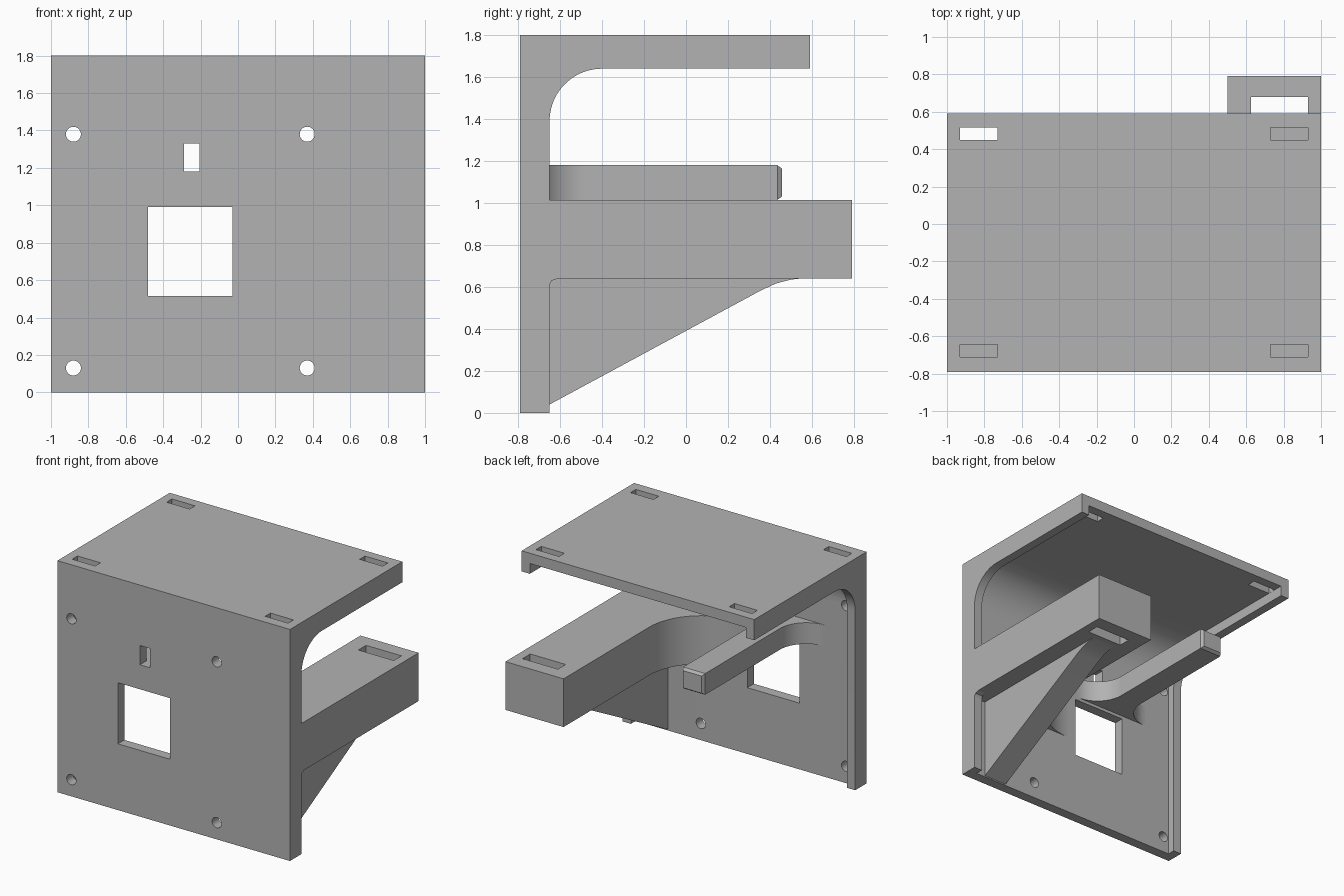
import bpy, bmesh
from math import sin, cos, pi

cube = bpy.data.objects.get("Cube")
if cube:
    bpy.data.objects.remove(cube, do_unlink=True)

grey = bpy.data.materials.new("plain grey")
grey.use_nodes = True
COLOUR = (0.45, 0.45, 0.45, 1)
grey.diffuse_color = COLOUR
grey.node_tree.nodes["Principled BSDF"].inputs["Base Color"].default_value = COLOUR


def arc(cu, cv, ru, rv, start, end, steps=20):
    """Points of an elliptical arc, angles in units of pi."""
    angles = [pi * (start + (end - start) * i / steps) for i in range(steps + 1)]
    return [(cu + ru * cos(a), cv + rv * sin(a)) for a in angles]


def prism(name, profile, axis, low, high):
    """Extrude a 2D profile along one axis."""
    place = {"x": lambda u, v, w: (w, u, v),
             "y": lambda u, v, w: (u, w, v),
             "z": lambda u, v, w: (u, v, w)}[axis]
    bm = bmesh.new()
    face = bm.faces.new([bm.verts.new(place(u, v, low)) for u, v in profile])
    extruded = bmesh.ops.extrude_face_region(bm, geom=[face])["geom"]
    shift = place(0, 0, high - low)
    bmesh.ops.translate(bm, vec=shift, verts=[e for e in extruded if isinstance(e, bmesh.types.BMVert)])
    bmesh.ops.recalc_face_normals(bm, faces=bm.faces)
    mesh = bpy.data.meshes.new(name)
    bm.to_mesh(mesh)
    bm.free()
    mesh.materials.append(grey)
    obj = bpy.data.objects.new(name, mesh)
    bpy.context.collection.objects.link(obj)
    return obj


def rect(u0, u1, v0, v1):
    return [(u0, v0), (u1, v0), (u1, v1), (u0, v1)]


def cut(obj, cutters):
    """Subtract the cutters, bake the result and delete them."""
    for c in cutters:
        mod = obj.modifiers.new("cut", "BOOLEAN")
        mod.operation, mod.solver, mod.object = "DIFFERENCE", "EXACT", c
    graph = bpy.context.evaluated_depsgraph_get()
    mesh = bpy.data.meshes.new_from_object(obj.evaluated_get(graph))
    obj.modifiers.clear()
    obj.data = mesh
    for c in cutters:
        bpy.data.objects.remove(c, do_unlink=True)


FRONT, BACK, TOP = -0.79, 0.59, 1.8
WALL, RIM = -0.71, 0.93
ARM_TOP, ARM_LOW = 1.015, 0.64

# Front wall and top shelf as one thin bent sheet
sheet = [(FRONT, 0), (WALL, 0)] + arc(-0.4, 1.4, 0.31, 0.32, 1, 0.5) + [
    (BACK, 1.72), (BACK, TOP), (FRONT, TOP)]
shell = prism("wall_and_shelf", sheet, "x", -RIM, RIM)

cutters = [prism("window_cutter", rect(-0.48, -0.03, 0.515, 0.99), "y", -0.9, -0.6),
           prism("small_slot_cutter", rect(-0.29, -0.205, 1.18, 1.33), "y", -0.9, -0.6)]
for x in (-0.88, 0.37):
    for z in (0.13, 1.38):
        cutters.append(prism("hole_cutter", arc(x, z, 0.04, 0.04, 0, 1.95, 39), "y", -0.9, -0.55))
for x in (-0.83, 0.83):
    span = (x - 0.099, x + 0.099)
    cutters.append(prism("back_slot_cutter", rect(*span, 0.45, 0.515), "z", 1.6, 1.9))
    cutters.append(prism("front_slot_cutter", rect(*span, -0.71, -0.645), "z", 1.7, 1.9))
cut(shell, cutters)

# Thicker stiffening rims along both sides
rim = [(FRONT, 0), (-0.65, 0)]
if_arm = [(-0.65, 0.61), (-0.64, 0.63), (-0.61, ARM_LOW), (-0.61, 1.0), (-0.65, 1.0)]
bend = arc(-0.4, 1.39, 0.25, 0.25, 1, 0.5) + [(BACK, 1.64), (BACK, TOP), (FRONT, TOP)]
parts = [shell,
         prism("left_rim", rim + if_arm + bend, "x", RIM, 1),
         prism("right_rim", rim + bend, "x", -1, -RIM)]

# Wide arm that flares into the wall on its inner side
wide = [(1, -0.72), (1, 0.79), (0.5, 0.79)] + arc(0.05, -0.26, 0.45, 0.45, 0, -0.5) + [(0.05, -0.72)]
wide_arm = prism("wide_arm", wide, "z", ARM_LOW, ARM_TOP)
cut(wide_arm, [prism("arm_slot_cutter", rect(0.625, 0.93, 0.585, 0.68), "z", 0.5, 1.2)])

# Sloping gusset under the wide arm
brace = [(-0.72, 0.005), (-0.65, 0.04), (0.36, 0.585), (0.43, 0.617), (0.5, 0.635),
         (0.56, 0.642), (0.56, 0.66), (-0.72, 0.66)]
parts += [wide_arm, prism("arm_gusset", brace, "x", 0.65, 0.85)]

# Narrow arm flared on both sides, with a chamfered tip
L, R, F, TIP = -0.47, -0.28, 0.23, 0.435
narrow = [(L - F, -0.72)] + arc(L - F, WALL + F, F, F, -0.5, 0) + [(L, TIP), (R, TIP)]
narrow += arc(R + F, WALL + F, F, F, 1, 1.5) + [(R + F, -0.72)]
narrow_arm = prism("narrow_arm", narrow, "z", ARM_TOP, 1.18)
bm = bmesh.new()
bm.from_mesh(narrow_arm.data)
end = next(f for f in bm.faces if f.calc_center_median().y > TIP - 0.01)
bmesh.ops.inset_region(bm, faces=[end], thickness=0.022, depth=0)
bmesh.ops.translate(bm, vec=(0, 0.022, 0), verts=end.verts)
bm.to_mesh(narrow_arm.data)
bm.free()
parts.append(narrow_arm)

# Smooth curves, crisp edges
for obj in parts:
    bpy.ops.object.select_all(action="DESELECT")
    obj.select_set(True)
    bpy.context.view_layer.objects.active = obj
    bpy.ops.object.shade_smooth_by_angle(angle=pi / 7)
